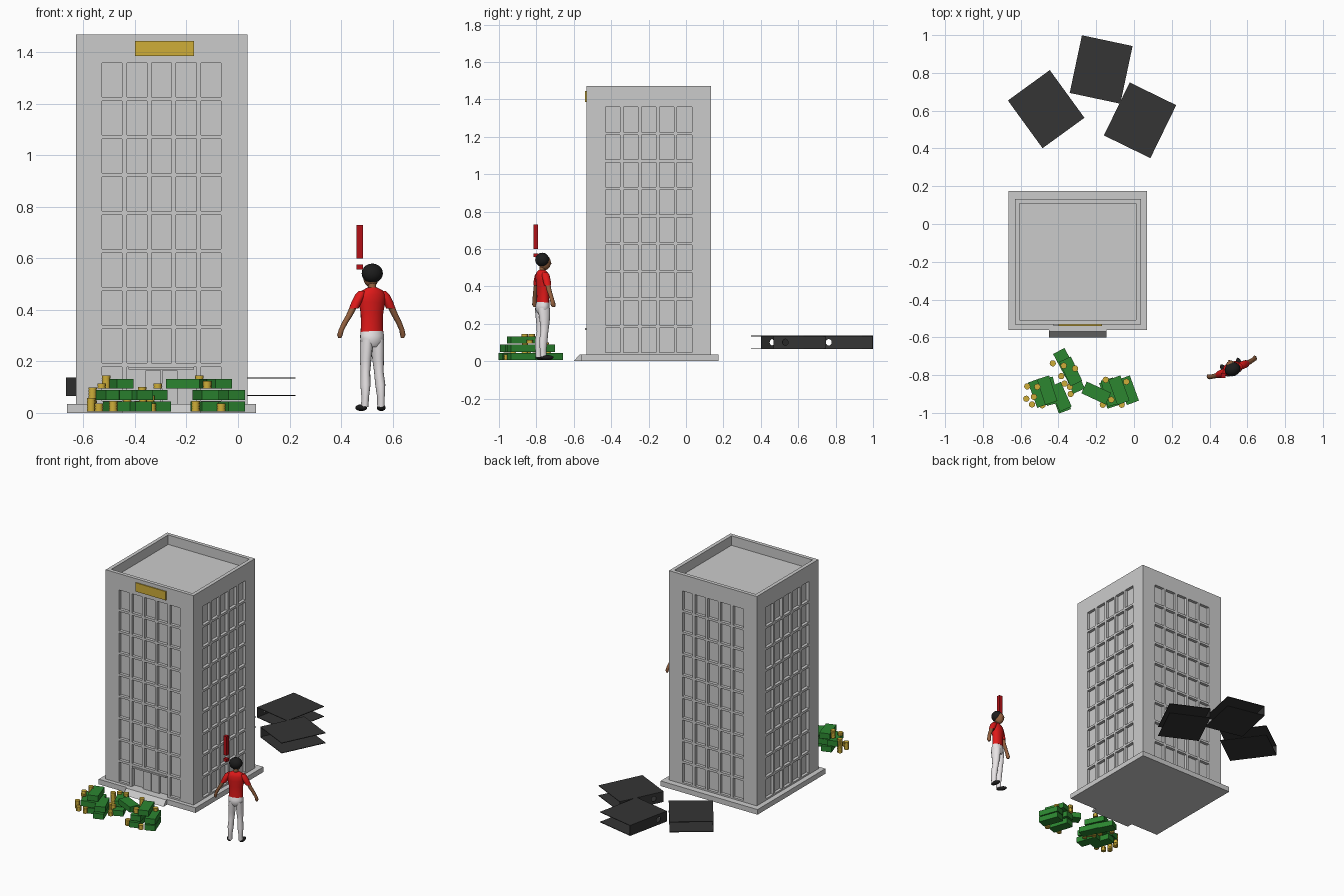
import bpy, bmesh, math
from mathutils import Matrix, Vector

if "Cube" in bpy.data.objects:
    bpy.data.objects.remove(bpy.data.objects["Cube"])

COLORS = {"black": (.012, .012, .012), "charcoal": (.035, .035, .035), "green": (.025, .24, .03),
          "gold": (.62, .42, .04), "red": (.75, .01, .01), "skin": (.3, .12, .05), "white": (.8, .77, .78),
          "dark_red": (.45, .005, .008)}
MATS = {}


def make(name, bm, color=None, matrix=Matrix(), smooth=False, recalc=True):
    if recalc:
        bmesh.ops.recalc_face_normals(bm, faces=bm.faces)
    me = bpy.data.meshes.new(name)
    bm.to_mesh(me)
    bm.free()
    ob = bpy.data.objects.new(name, me)
    bpy.context.collection.objects.link(ob)
    ob.matrix_world = matrix
    if color:
        if color not in MATS:
            MATS[color] = bpy.data.materials.new(color)
            MATS[color].diffuse_color = (*COLORS[color], 1)
        me.materials.append(MATS[color])
    if smooth:
        bpy.ops.object.select_all(action='DESELECT')
        ob.select_set(True)
        bpy.context.view_layer.objects.active = ob
        bpy.ops.object.shade_smooth_by_angle(angle=math.radians(40))
    return ob


def box(name, lo, hi, color=None, matrix=Matrix()):
    bm = bmesh.new()
    lo, hi = Vector(lo), Vector(hi)
    bmesh.ops.create_cube(bm, size=1, matrix=Matrix.Translation((lo + hi) / 2)
                          @ Matrix.Diagonal((*(hi - lo), 1)))
    return make(name, bm, color, matrix)


def loft(name, rings, color, matrix=Matrix(), n=14):
    """Elliptical rings (x, y, z, rx, ry) joined into a smooth capped tube."""
    bm = bmesh.new()
    rows = [[bm.verts.new((x + rx * math.cos(2 * math.pi * k / n), y + ry * math.sin(2 * math.pi * k / n), z))
             for k in range(n)] for x, y, z, rx, ry in rings]
    for a, b in zip(rows, rows[1:]):
        for k in range(n):
            bm.faces.new((a[k], a[(k + 1) % n], b[(k + 1) % n], b[k]))
    bm.faces.new(rows[0][::-1])
    bm.faces.new(rows[-1])
    return make(name, bm, color, matrix, True)


def ellipsoid(name, c, r, color, matrix):
    bm = bmesh.new()
    bmesh.ops.create_uvsphere(bm, u_segments=16, v_segments=10, radius=1,
                              matrix=Matrix.Translation(c) @ Matrix.Diagonal((*r, 1)))
    return make(name, bm, color, matrix, True)


# ---------- tower: four walls with recessed windows ----------
CX, CY, H, TOP, BASE = -.297, -.2, .333, 1.47, .035
us, zs = [-H], [BASE]
for i in range(5):
    us += [-.231 + .096 * i, -.153 + .096 * i]
for i in range(9):
    zs += [.046 + .1475 * i, .178 + .1475 * i]
us.append(H)
zs.append(TOP)


def wall(name, angle, door=False):
    def depth(i, j):
        if door and j < 2 and 3 <= i <= 7:
            return .03
        return .02 if i % 2 and j % 2 else 0

    bm = bmesh.new()

    def quad(*pts):
        bm.faces.new([bm.verts.new(p) for p in pts])

    nu, nz = len(us) - 1, len(zs) - 1
    for i in range(nu):
        for j in range(nz):
            a, b, c, e, d = us[i], us[i + 1], zs[j], zs[j + 1], depth(i, j)
            y = d - H
            quad((a, y, c), (b, y, c), (b, y, e), (a, y, e))
            if i + 1 < nu and depth(i + 1, j) != d:
                q = depth(i + 1, j) - H
                quad((b, y, c), (b, q, c), (b, q, e), (b, y, e))
            if j + 1 < nz and depth(i, j + 1) != d:
                q = depth(i, j + 1) - H
                quad((a, y, e), (b, y, e), (b, q, e), (a, q, e))
    bmesh.ops.remove_doubles(bm, verts=bm.verts, dist=1e-5)
    make(name, bm, None, Matrix.Translation((CX, CY, 0)) @ Matrix.Rotation(angle, 4, 'Z'), recalc=False)


for k, side in enumerate(("front", "right", "back", "left")):
    wall(side + "_wall", k * math.pi / 2, k == 0)

# roof with sunken floor behind a parapet
bm = bmesh.new()
loops = [[bm.verts.new((CX + sx * h, CY + sy * h, z)) for sx, sy in ((-1, -1), (1, -1), (1, 1), (-1, 1))]
         for h, z in ((H, TOP), (H - .025, TOP), (H - .025, TOP - .065))]
for a, b in zip(loops, loops[1:]):
    for k in range(4):
        bm.faces.new((a[k], a[(k + 1) % 4], b[(k + 1) % 4], b[k]))
bm.faces.new(loops[-1])
make("roof_parapet", bm, recalc=False)

# plinth, sloped entrance step, doors, plain sign plate
box("plinth", (-.665, -.56, 0), (.07, .175, BASE))
bm = bmesh.new()
ends = [[bm.verts.new((x, y, z)) for y, z in ((-.6, 0), (-.56, 0), (-.56, .035), (-.57, .035))] for x in (-.45, -.145)]
bm.faces.new(ends[0])
bm.faces.new(ends[1])
for k in range(4):
    bm.faces.new((ends[0][k], ends[0][(k + 1) % 4], ends[1][(k + 1) % 4], ends[1][k]))
make("entrance_step", bm)
for s in (-1, 1):
    x = CX + s * .032
    box("door_leaf", (x - .03, -.518, BASE), (x + .03, -.5, .165))
box("door_lintel", (-.425, -.54, .168), (-.17, -.505, .178))
box("sign_plate", (-.4, -.54, 1.385), (-.17, -.533, 1.445), "gold")

# ---------- three open binders: two covers and a spine with a finger hole ----------
for x, y, deg in ((-.465, .608, 36), (-.174, .818, -12), (.032, .549, -26)):
    M = Matrix.Translation((x, y, .065)) @ Matrix.Rotation(math.radians(deg), 4, 'Z')
    for z in (0, .068):
        box("binder_cover", (-.137, -.156, z), (.137, .156, z + .004), "charcoal", M)
    bm = bmesh.new()
    rect = [(-.156, .004), (.156, .004), (.156, .068), (-.156, .068)]
    hole = [(-.085 + .017 * math.cos(t * math.pi / 8), .036 + .017 * math.sin(t * math.pi / 8)) for t in range(16)]
    for pts in (rect, hole):
        vs = [bm.verts.new((-.137, a, b)) for a, b in pts]
        for k in range(len(vs)):
            bm.edges.new((vs[k - 1], vs[k]))
    bmesh.ops.triangle_fill(bm, edges=bm.edges[:], use_beauty=True)
    ext = bmesh.ops.extrude_face_region(bm, geom=bm.faces[:], use_keep_orig=True)
    bmesh.ops.translate(bm, vec=(.004, 0, 0), verts=[v for v in ext["geom"] if isinstance(v, bmesh.types.BMVert)])
    make("binder_spine", bm, "charcoal", M)

# ---------- banknote bundles: x, y, layer, turn ----------
for x, y, layer, deg in ((-.39, -.925, 0, 20), (-.47, -.885, 0, 18), (-.39, -.915, 1, 24), (-.445, -.885, 1, 15),
                         (-.505, -.895, 1, 20), (-.46, -.88, 2, 18), (-.32, -.82, 0, 24), (-.365, -.735, 0, 28),
                         (-.335, -.78, 1, 25), (-.2, -.895, 2, 65), (-.03, -.88, 0, 20), (-.13, -.9, 0, 18),
                         (-.03, -.88, 1, 20), (-.125, -.89, 1, 15), (-.08, -.88, 2, 20)):
    z = .006 + layer * .044
    box("banknote_bundle", (-.034, -.071, z), (.034, .071, z + .038), "green",
        Matrix.Translation((x, y, 0)) @ Matrix.Rotation(math.radians(deg), 4, 'Z'))

# ---------- coin stacks: x, y, bottom, coin count ----------
for x, y, z, n in ((-.565, -.86, .006, 9), (-.57, -.925, .006, 5), (-.54, -.955, .006, 3), (-.512, -.862, .094, 5),
                   (-.53, -.915, .094, 2), (-.485, -.96, .006, 4), (-.43, -.738, .006, 7), (-.385, -.805, .006, 4),
                   (-.368, -.845, .006, 5), (-.34, -.862, .006, 6), (-.372, -.75, .05, 5), (-.312, -.765, .094, 2),
                   (-.335, -.9, .006, 3), (-.165, -.957, .006, 4), (-.15, -.825, .094, 5), (-.12, -.93, .094, 3),
                   (-.065, -.957, .006, 3), (-.04, -.835, .094, 2)):
    rings = []
    for k in range(n):
        b = z + k * .0105
        rings += [(x, y, b, .0165, .0165), (x, y, b + .009, .0165, .0165),
                  (x, y, b + .009, .0145, .0145), (x, y, b + .0105, .0145, .0145)]
    loft("coin_stack", rings[:-2], "gold", n=12)

# ---------- standing figure facing the tower side ----------
P = Matrix.Translation((.52, -.765, 0)) @ Matrix.Rotation(math.radians(22), 4, 'Z')
loft("shirt", [(0, 0, .315, .046, .032), (0, 0, .345, .044, .031), (0, 0, .39, .046, .032), (0, 0, .43, .054, .036),
               (0, -.003, .46, .056, .033), (0, -.005, .475, .043, .026), (0, -.005, .487, .019, .018)], "red", P, 18)
loft("hips", [(0, 0, .255, .03, .026), (0, -.003, .275, .047, .036), (0, -.002, .3, .048, .036),
              (0, 0, .32, .045, .031)], "white", P, 18)
loft("neck", [(0, -.005, .475, .016, .016), (0, 0, .515, .015, .016)], "skin", P)
ellipsoid("head", (0, .01, .527), (.029, .034, .04), "skin", P)
ellipsoid("hair", (0, -.004, .542), (.042, .037, .038), "black", P)
ellipsoid("nose", (0, .043, .522), (.005, .006, .006), "skin", P)
for s in (-1, 1):
    loft("sleeve", [(s * .078, -.004, .405, .018, .019), (s * .066, -.004, .43, .02, .021),
                    (s * .05, -.004, .46, .02, .021), (s * .042, -.004, .474, .012, .015)], "red", P)
    loft("arm", [(s * .131, .008, .29, .005, .009), (s * .132, .006, .302, .01, .014), (s * .127, .003, .322, .01, .012),
                 (s * .112, 0, .352, .012, .012), (s * .095, -.003, .38, .013, .013),
                 (s * .075, -.004, .42, .014, .015)], "skin", P)
    loft("trouser_leg", [(s * .034, -.01, .022, .014, .017), (s * .033, -.012, .06, .014, .018),
                         (s * .031, -.01, .11, .019, .023), (s * .028, -.002, .16, .018, .021),
                         (s * .026, 0, .21, .022, .027), (s * .024, -.001, .255, .024, .032),
                         (s * .023, -.002, .285, .023, .033)], "white", P)
    ellipsoid("shoe", (s * .04, .014, .02), (.016, .036, .013), "black",
              P @ Matrix.Rotation(math.radians(-s * 10), 4, 'Z'))

# red alert marker above the figure
box("alert_marker_bar", (.46, -.815, .6), (.485, -.79, .73), "dark_red")
box("alert_marker_dot", (.46, -.815, .556), (.485, -.79, .576), "dark_red")

for m in bpy.data.materials:
    if m.users and not m.is_grease_pencil:
        m.use_nodes = True
        m.node_tree.nodes["Principled BSDF"].inputs["Base Color"].default_value = m.diffuse_color
